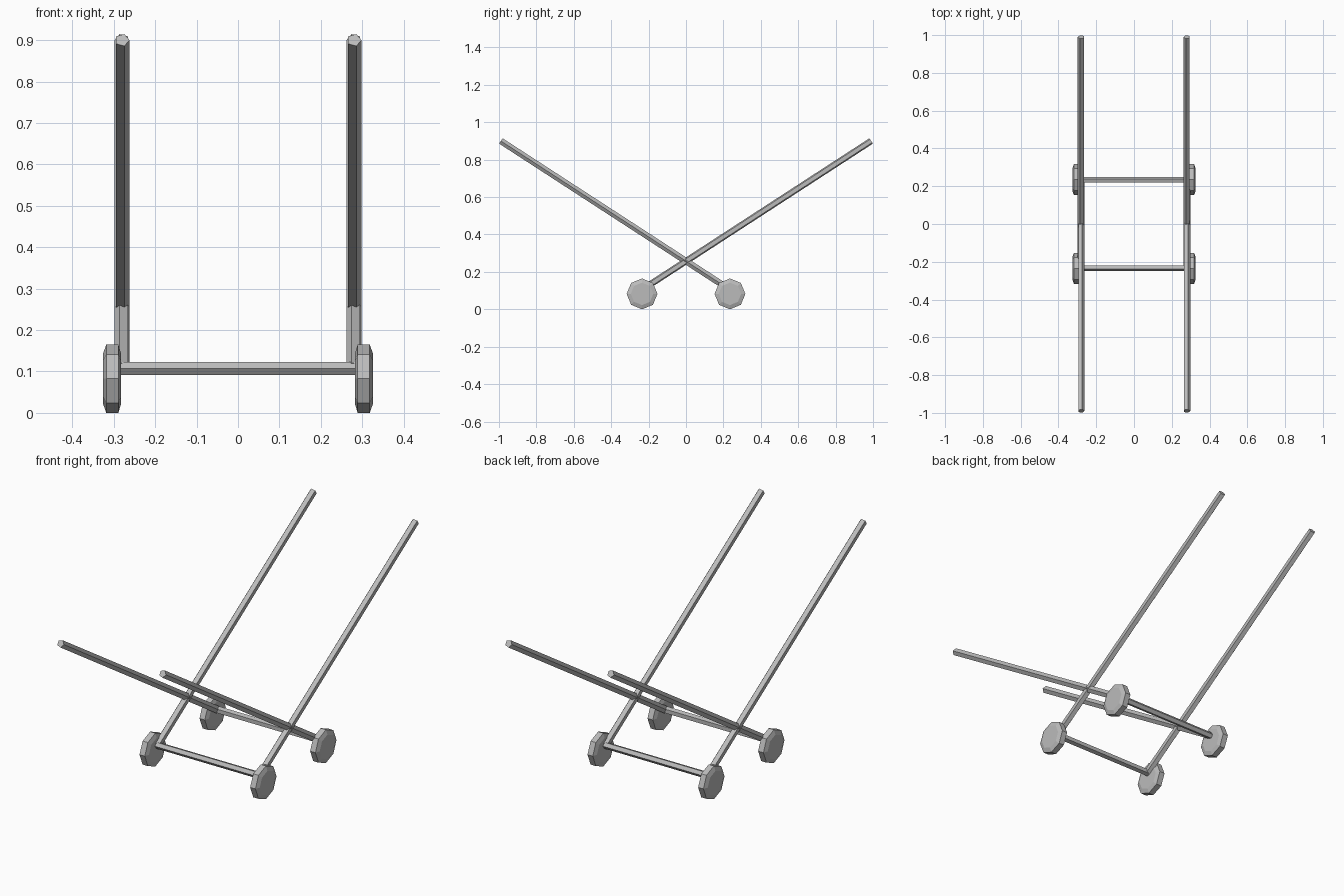
import bpy, bmesh
from math import cos, sin, tau
from mathutils import Vector, Matrix

cube = bpy.data.objects.get("Cube")
if cube:
    bpy.data.objects.remove(cube, do_unlink=True)

grey = bpy.data.materials.new("plain grey")
grey.use_nodes = True
colour = (0.5, 0.5, 0.5, 1)
grey.diffuse_color = colour
grey.node_tree.nodes["Principled BSDF"].inputs["Base Color"].default_value = colour


def prism(name, sides, rings, origin, axis, corner):
    """Rings of (distance along axis, radius), with a corner facing one way."""
    axis, corner = Vector(axis).normalized(), Vector(corner).normalized()
    other = axis.cross(corner)
    bm = bmesh.new()
    loops = []
    for along, radius in rings:
        loops.append([bm.verts.new(Vector(origin) + axis * along + radius * (
            corner * cos(tau * i / sides) + other * sin(tau * i / sides)))
            for i in range(sides)])
    for a, b in zip(loops, loops[1:]):
        for i in range(sides):
            j = (i + 1) % sides
            bm.faces.new((a[i], a[j], b[j], b[i]))
    bm.faces.new(loops[0][::-1])
    bm.faces.new(loops[-1])
    bmesh.ops.recalc_face_normals(bm, faces=bm.faces)
    mesh = bpy.data.meshes.new(name)
    bm.to_mesh(mesh)
    bm.free()
    mesh.materials.append(grey)
    obj = bpy.data.objects.new(name, mesh)
    bpy.context.collection.objects.link(obj)
    return obj


AXLE_Y, AXLE_Z = 0.232, 0.107
TIP_Y, TIP_Z = 0.99, 0.9
POLE_X, POLE_R, AXLE_R = 0.28, 0.018, 0.0165
WHEEL_R = 0.0825
# slightly domed wheel, from inner face to outer face
wheel_rings = [(0.282, 0.06), (0.289, WHEEL_R), (0.318, WHEEL_R), (0.326, 0.06)]

for end, sy in (("front", -1), ("back", 1)):
    # crossbar between the two wheels
    prism(end + "_axle", 5, [(-0.29, AXLE_R), (0.29, AXLE_R)],
          (0, sy * AXLE_Y, AXLE_Z), (1, 0, 0), (0, sy, 0))
    for side, sx in (("left", 1), ("right", -1)):
        prism(f"{end}_{side}_wheel", 8, wheel_rings,
              (0, sy * 0.235, WHEEL_R), (sx, 0, 0), (0, 0, 1))
        # long pole leaning over from the opposite axle
        foot = Vector((sx * POLE_X, -sy * AXLE_Y, AXLE_Z))
        run = Vector((sx * POLE_X, sy * TIP_Y, TIP_Z)) - foot
        prism(f"{end}_{side}_pole", 5, [(0, POLE_R), (run.length, POLE_R)],
              foot, run, (-sy, 0, 0))
